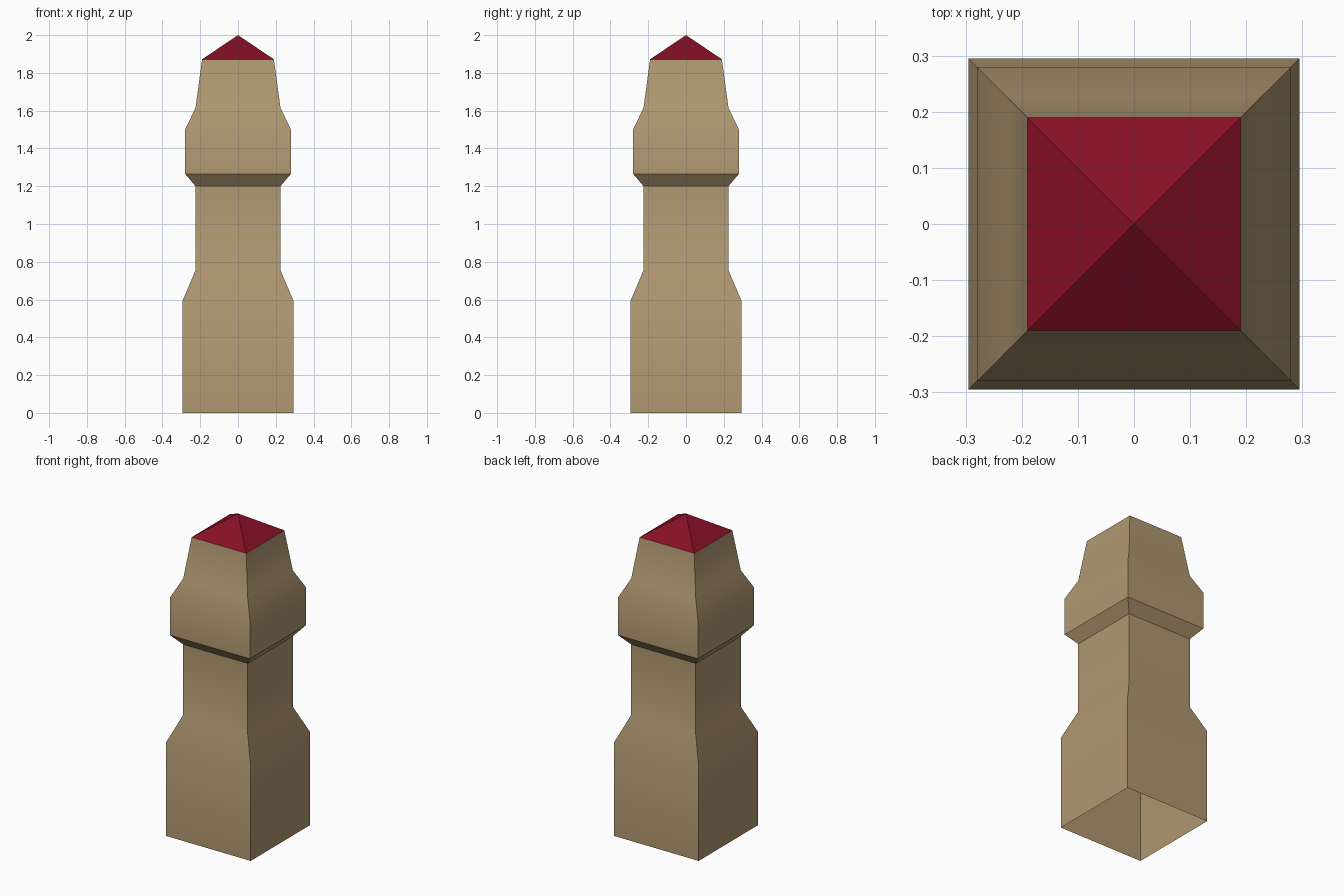
import bpy, bmesh, math

cube = bpy.data.objects.get("Cube")
if cube:
    bpy.data.objects.remove(cube, do_unlink=True)


def material(name, rgb):
    mat = bpy.data.materials.new(name)
    mat.use_nodes = True
    mat.diffuse_color = (*rgb, 1)
    mat.node_tree.nodes["Principled BSDF"].inputs["Base Color"].default_value = (*rgb, 1)
    return mat


def square_loft(name, profile, mat, apex=None):
    """Skin square rings given as (half width, height), with an optional point on top."""
    bm = bmesh.new()
    corners = [(-1, -1), (1, -1), (1, 1), (-1, 1)]
    rings = [[bm.verts.new((x * r, y * r, z)) for x, y in corners] for r, z in profile]
    for low, high in zip(rings, rings[1:]):
        for i in range(4):
            j = (i + 1) % 4
            bm.faces.new((low[i], low[j], high[j], high[i]))
    if apex is not None:
        tip = bm.verts.new((0, 0, apex))
        for i in range(4):
            bm.faces.new((rings[-1][i], rings[-1][(i + 1) % 4], tip))
    mesh = bpy.data.meshes.new(name)
    bm.to_mesh(mesh)
    bm.free()
    mesh.materials.append(mat)
    obj = bpy.data.objects.new(name, mesh)
    bpy.context.collection.objects.link(obj)
    return obj


stone = material("sandstone", (0.434, 0.314, 0.165))
red = material("dark_red", (0.242, 0.0048, 0.0194))

# Tower shaft: wide base, narrow neck, overhanging head; open underneath
shaft = square_loft("tower_shaft", [
    (0.295, 0.0), (0.295, 0.59), (0.225, 0.755), (0.225, 1.20),
    (0.28, 1.265), (0.28, 1.50), (0.225, 1.615), (0.19, 1.872)], stone)

# Low pyramid roof
roof = square_loft("pyramid_roof", [(0.19, 1.872)], red, apex=2.0)

# Gentle bends are smooth, corners and the ledge stay sharp
bpy.ops.object.select_all(action='DESELECT')
shaft.select_set(True)
bpy.context.view_layer.objects.active = shaft
bpy.ops.object.shade_smooth_by_angle(angle=math.radians(32))
